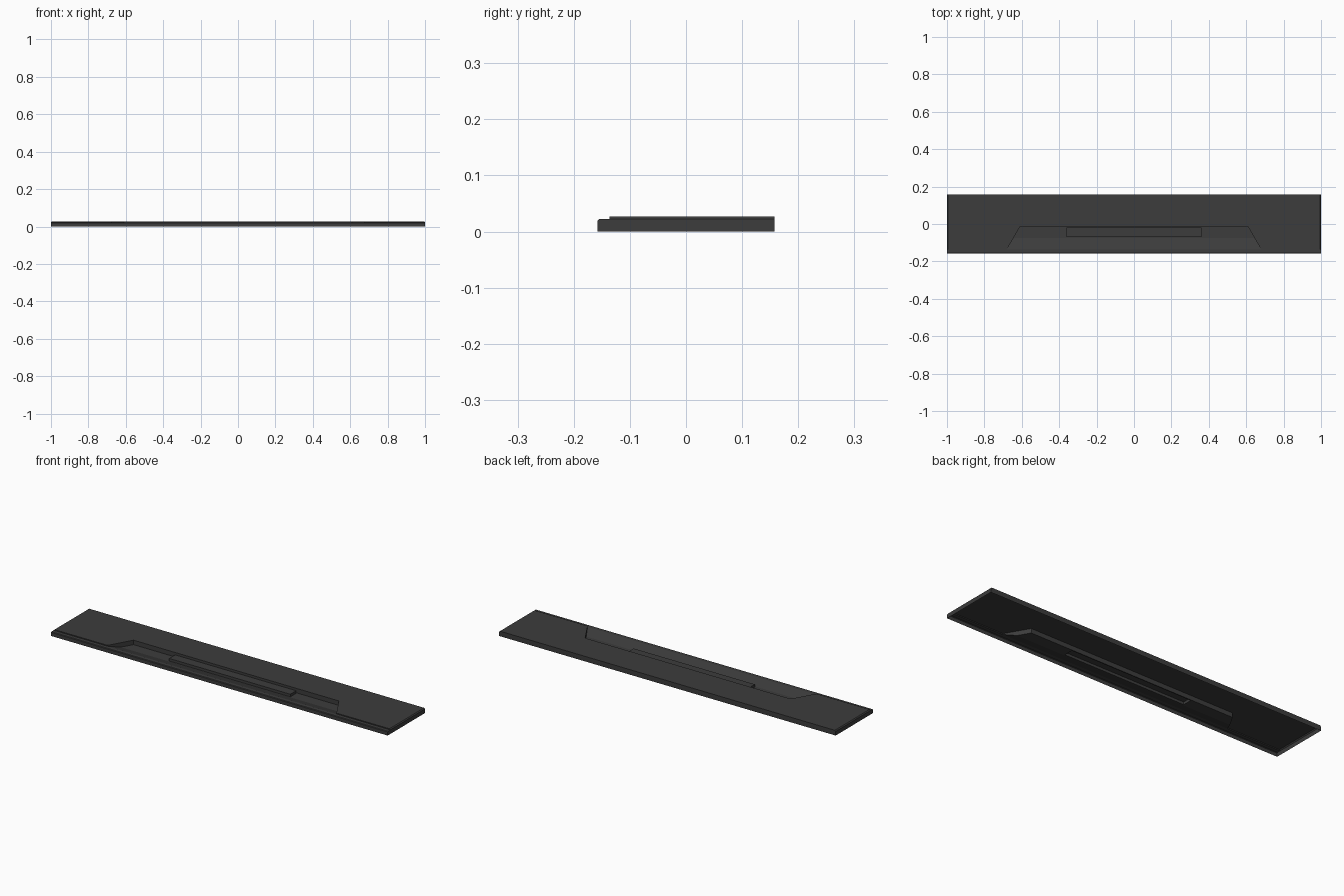
import bpy, bmesh

if "Cube" in bpy.data.objects:
    bpy.data.objects.remove(bpy.data.objects["Cube"])

# Key levels and depths
TOP, LEDGE, FLOOR, BLOCK = 0.027, 0.022, 0.003, 0.017
BACK, FRONT, STEP = 0.158, -0.158, -0.136
FOLD, WALL = -0.075, -0.015
C = 0.005  # end chamfer

mat = bpy.data.materials.new("dark_grey")
mat.diffuse_color = (0.045, 0.045, 0.045, 1)
mat.use_nodes = True
mat.node_tree.nodes["Principled BSDF"].inputs["Base Color"].default_value = mat.diffuse_color


def half_part(name, faces):
    """Build the +x half from polygons and mirror it across x = 0."""
    bm = bmesh.new()
    for f in faces:
        bm.faces.new([bm.verts.new(p) for p in f])
    bmesh.ops.remove_doubles(bm, verts=bm.verts, dist=1e-5)
    bmesh.ops.recalc_face_normals(bm, faces=bm.faces)
    top = max(bm.faces, key=lambda f: f.calc_center_median().z)
    if top.normal.z < 0:
        bmesh.ops.reverse_faces(bm, faces=bm.faces)
    me = bpy.data.meshes.new(name)
    bm.to_mesh(me)
    bm.free()
    me.materials.append(mat)
    ob = bpy.data.objects.new(name, me)
    bpy.context.collection.objects.link(ob)
    mod = ob.modifiers.new("mirror", 'MIRROR')
    mod.use_clip = True
    return ob


# Outer cover: open-bottomed shell with a notched top and a lower front ledge
half_part("cover_shell", [
    [(0, BACK, TOP), (0, WALL, TOP), (0.61, WALL, TOP), (0.68, STEP, TOP),
     (1 - C, STEP, TOP), (1 - C, BACK, TOP)],
    [(1 - C, STEP, TOP), (1, STEP, LEDGE), (1, BACK, LEDGE), (1 - C, BACK, TOP)],
    [(0.68, STEP, TOP), (0.68, STEP, LEDGE), (1, STEP, LEDGE), (1 - C, STEP, TOP)],
    [(0, STEP, LEDGE), (0, FRONT + 0.003, LEDGE), (1, FRONT + 0.003, LEDGE),
     (1, STEP, LEDGE), (0.68, STEP, LEDGE)],
    [(0, FRONT + 0.003, LEDGE), (0, FRONT, LEDGE - 0.003),
     (1, FRONT, LEDGE - 0.003), (1, FRONT + 0.003, LEDGE)],
    [(0, FRONT, LEDGE - 0.003), (0, FRONT, 0), (1, FRONT, 0), (1, FRONT, LEDGE - 0.003)],
    [(1, FRONT, 0), (1, BACK, 0), (1, BACK, LEDGE), (1, STEP, LEDGE),
     (1, FRONT + 0.003, LEDGE), (1, FRONT, LEDGE - 0.003)],
    [(0, BACK, 0), (0, BACK, TOP), (1 - C, BACK, TOP), (1, BACK, LEDGE), (1, BACK, 0)],
    # Recess: back wall, slanted end wall, front ramp
    [(0, WALL, TOP), (0, WALL, FLOOR), (0.61, WALL, FLOOR), (0.61, WALL, TOP)],
    [(0.61, WALL, TOP), (0.61, WALL, FLOOR), (0.645, FOLD, FLOOR),
     (0.68, STEP, LEDGE), (0.68, STEP, TOP)],
    [(0, STEP, LEDGE), (0.68, STEP, LEDGE), (0.645, FOLD, FLOOR), (0, FOLD, FLOOR)],
    # Recess floor around the raised block
    [(0, FOLD, FLOOR), (0.645, FOLD, FLOOR), (0.61, WALL, FLOOR), (0, WALL, FLOOR),
     (0, -0.02, FLOOR), (0.36, -0.02, FLOOR), (0.36, -0.07, FLOOR), (0, -0.07, FLOOR)],
])

# Hollow raised block in the recess
half_part("raised_block", [
    [(0, -0.07, BLOCK), (0.36, -0.07, BLOCK), (0.36, -0.02, BLOCK), (0, -0.02, BLOCK)],
    [(0, -0.07, FLOOR), (0.36, -0.07, FLOOR), (0.36, -0.07, BLOCK), (0, -0.07, BLOCK)],
    [(0.36, -0.07, FLOOR), (0.36, -0.02, FLOOR), (0.36, -0.02, BLOCK), (0.36, -0.07, BLOCK)],
    [(0.36, -0.02, FLOOR), (0, -0.02, FLOOR), (0, -0.02, BLOCK), (0.36, -0.02, BLOCK)],
])
